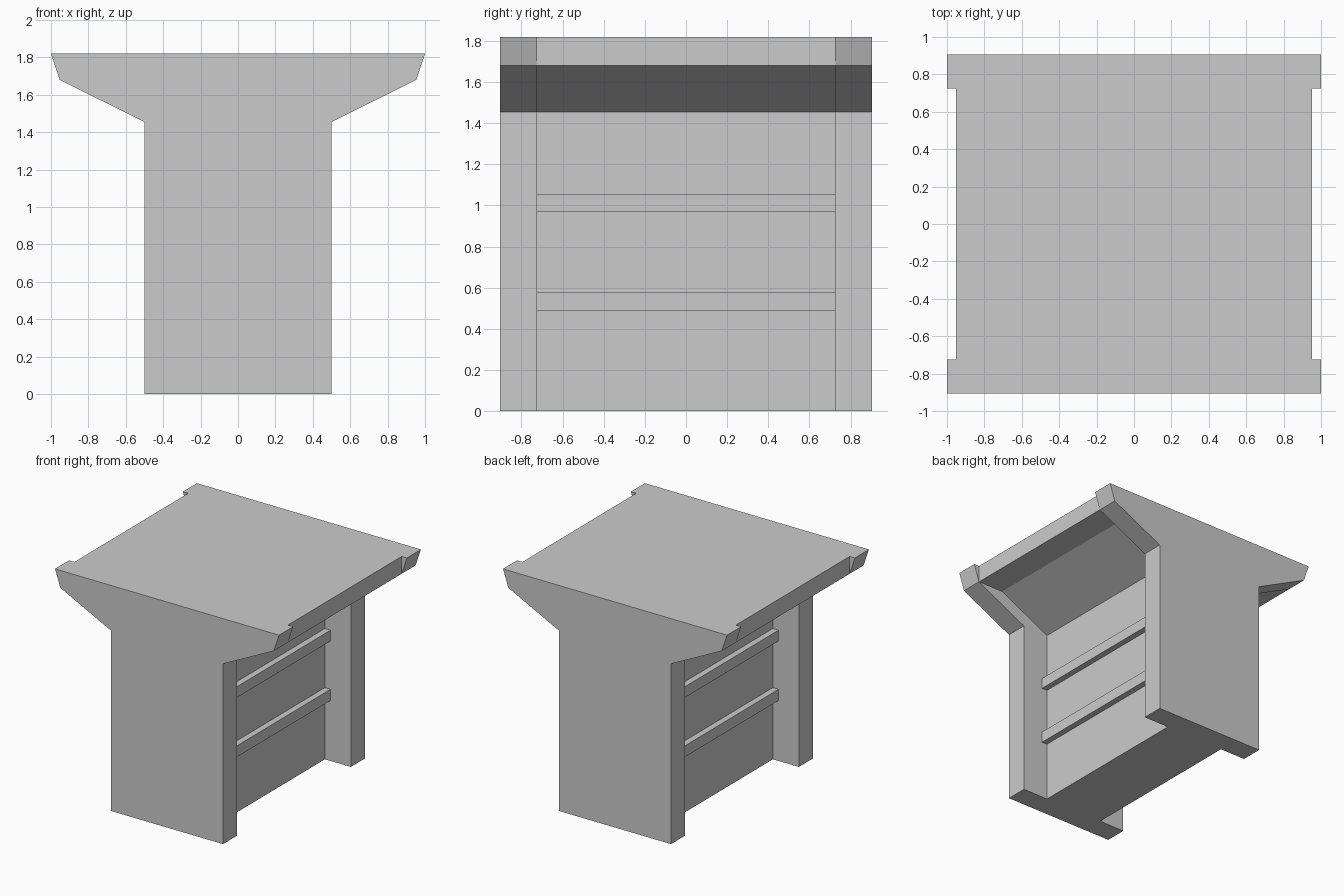
import bpy, bmesh

if "Cube" in bpy.data.objects:
    bpy.data.objects.remove(bpy.data.objects["Cube"])

HALF_Y = 0.905    # outer face of the end panels
INNER_Y = 0.725   # inner face of the end panels
CORE_X = 0.268    # recessed core half width


def prism(name, half_profile, y0, y1):
    """Mirror a right-hand xz profile (bottom to top) and extrude it along y."""
    outline = half_profile + [(-x, z) for x, z in reversed(half_profile)]
    return extrude(name, outline, y0, y1)


def extrude(name, outline, y0, y1):
    bm = bmesh.new()
    face = bm.faces.new([bm.verts.new((x, y0, z)) for x, z in outline])
    ext = bmesh.ops.extrude_face_region(bm, geom=[face])
    verts = [g for g in ext["geom"] if isinstance(g, bmesh.types.BMVert)]
    bmesh.ops.translate(bm, verts=verts, vec=(0, y1 - y0, 0))
    bmesh.ops.recalc_face_normals(bm, faces=bm.faces)
    mesh = bpy.data.meshes.new(name)
    bm.to_mesh(mesh)
    bm.free()
    obj = bpy.data.objects.new(name, mesh)
    bpy.context.collection.objects.link(obj)
    return obj


# Flared end panels, front and back
panel = [(0.5, 0), (0.5, 1.455), (0.953, 1.68), (1.0, 1.82)]
prism("front_panel", panel, -HALF_Y, -INNER_Y)
prism("back_panel", panel, INNER_Y, HALF_Y)

# Recessed core that flares out into the top slab
core = [(CORE_X, 0), (CORE_X, 1.455), (0.72, 1.68), (0.953, 1.68), (0.953, 1.82)]
prism("core_and_top", core, -INNER_Y, INNER_Y)

# Two horizontal rails on each side of the core
for side, sign in (("right", 1), ("left", -1)):
    for level, z0, z1 in (("lower", 0.487, 0.578), ("upper", 0.967, 1.055)):
        a, b = sign * CORE_X, sign * (CORE_X + 0.05)
        extrude(f"{side}_{level}_rail", [(a, z0), (b, z0), (b, z1), (a, z1)],
                -INNER_Y, INNER_Y)
